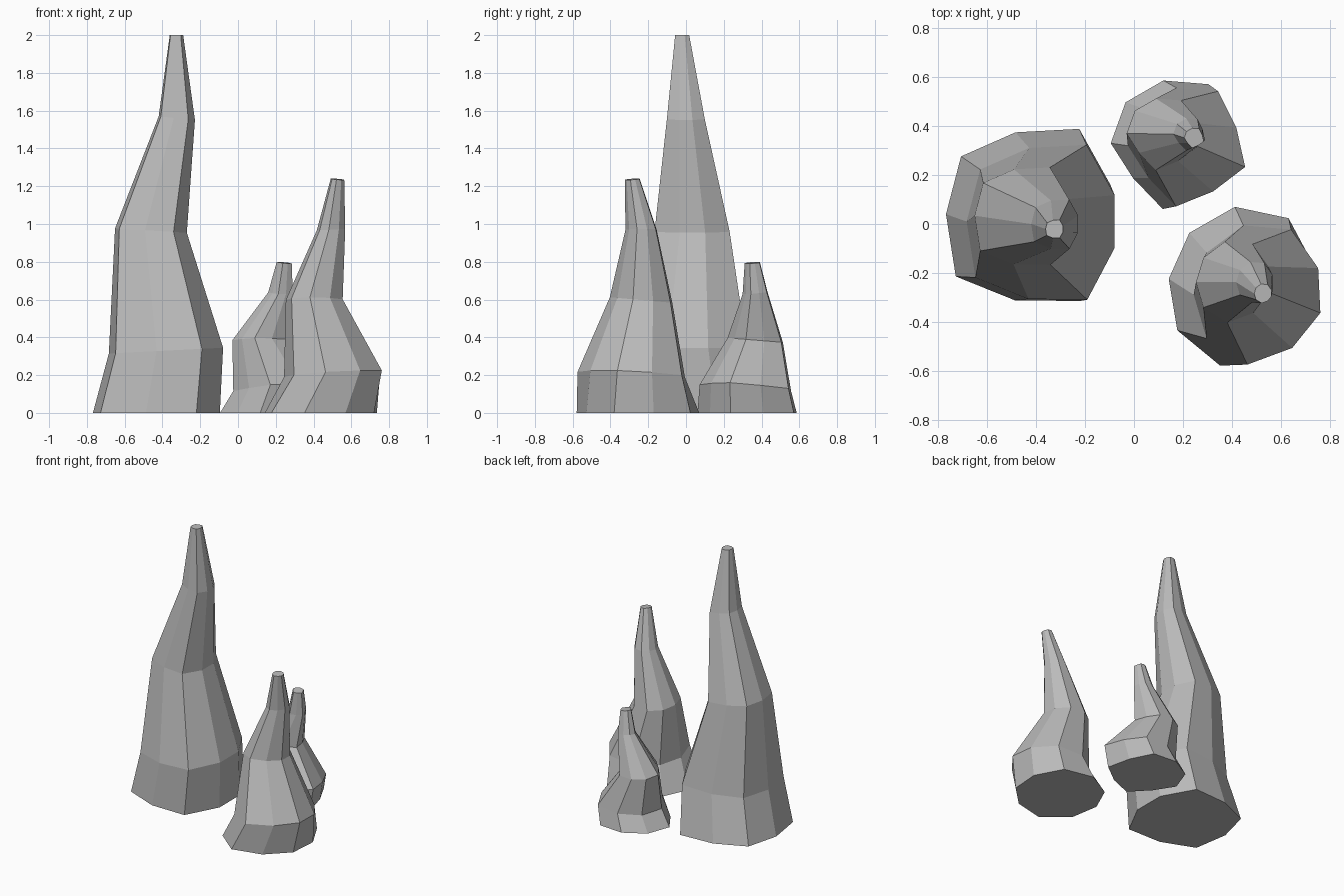
import bpy, bmesh
from math import cos, sin, radians

if "Cube" in bpy.data.objects:
    bpy.data.objects.remove(bpy.data.objects["Cube"])

stone = bpy.data.materials.new("grey_stone")
stone.diffuse_color = (0.5, 0.5, 0.5, 1)
stone.use_nodes = True
stone.node_tree.nodes["Principled BSDF"].inputs["Base Color"].default_value = stone.diffuse_color


def stalagmite(name, start, lobes, rings):
    """Loft nine-sided rings: (x, y, z, radius, twist, slope_x, slope_y)."""
    bm = bmesh.new()
    loops = []
    for cx, cy, z, r, twist, sx, sy in rings:
        loop = []
        for k, lobe in enumerate(lobes):
            a = radians(start + twist + 360 * k / len(lobes))
            dx, dy = r * lobe * cos(a), r * lobe * sin(a)
            loop.append(bm.verts.new((cx + dx, cy + dy, z + sx * dx + sy * dy)))
        loops.append(loop)
    n = len(lobes)
    for lo, hi in zip(loops, loops[1:]):
        for k in range(n):
            j = (k + 1) % n
            bm.faces.new((lo[k], lo[j], hi[j], hi[k]))
    bm.faces.new(loops[0][::-1])
    bm.faces.new(loops[-1])
    mesh = bpy.data.meshes.new(name)
    bm.to_mesh(mesh)
    bm.free()
    mesh.materials.append(stone)
    bpy.context.collection.objects.link(bpy.data.objects.new(name, mesh))


# Tall spire on the left
stalagmite("tall_stalagmite", 20,
           [1.0, 1.15, .97, 1.05, .98, 1.13, 1.02, 1.17, 1.0],
           [(-.425, .04, 0, .35, 0, 0, 0),
            (-.375, .01, .33, .315, 0, .05, 0),
            (-.457, .034, .965, .198, 0, -.06, 0),
            (-.322, 0, 1.56, .1, 0, -.1, 0),
            (-.325, -.02, 2.0, .037, 0, 0, 0)])

# Medium spire at front right
stalagmite("medium_stalagmite", 15,
           [.97, 1.06, 1.02, .96, .95, 1.02, 1.08, .97, .98],
           [(.44, -.25, 0, .315, 0, 0, 0),
            (.505, -.28, .205, .275, 7, .06, -.05),
            (.405, -.232, .597, .16, 7, 0, -.09),
            (.493, -.235, .97, .08, 7, .05, 0),
            (.527, -.283, 1.237, .038, 7, -.08, .06)])

# Small spire at back right
stalagmite("small_stalagmite", 20,
           [.9, 1.07, 1.0, 1.0, 1.0, .85, 1.05, .9, 1.06],
           [(.165, .33, 0, .26, 0, 0, 0),
            (.215, .32, .135, .24, 0, .08, -.07),
            (.115, .37, .385, .145, 0, 0, -.08),
            (.225, .367, .635, .065, 0, -.05, .1),
            (.245, .352, .795, .04, 0, -.1, .06)])
